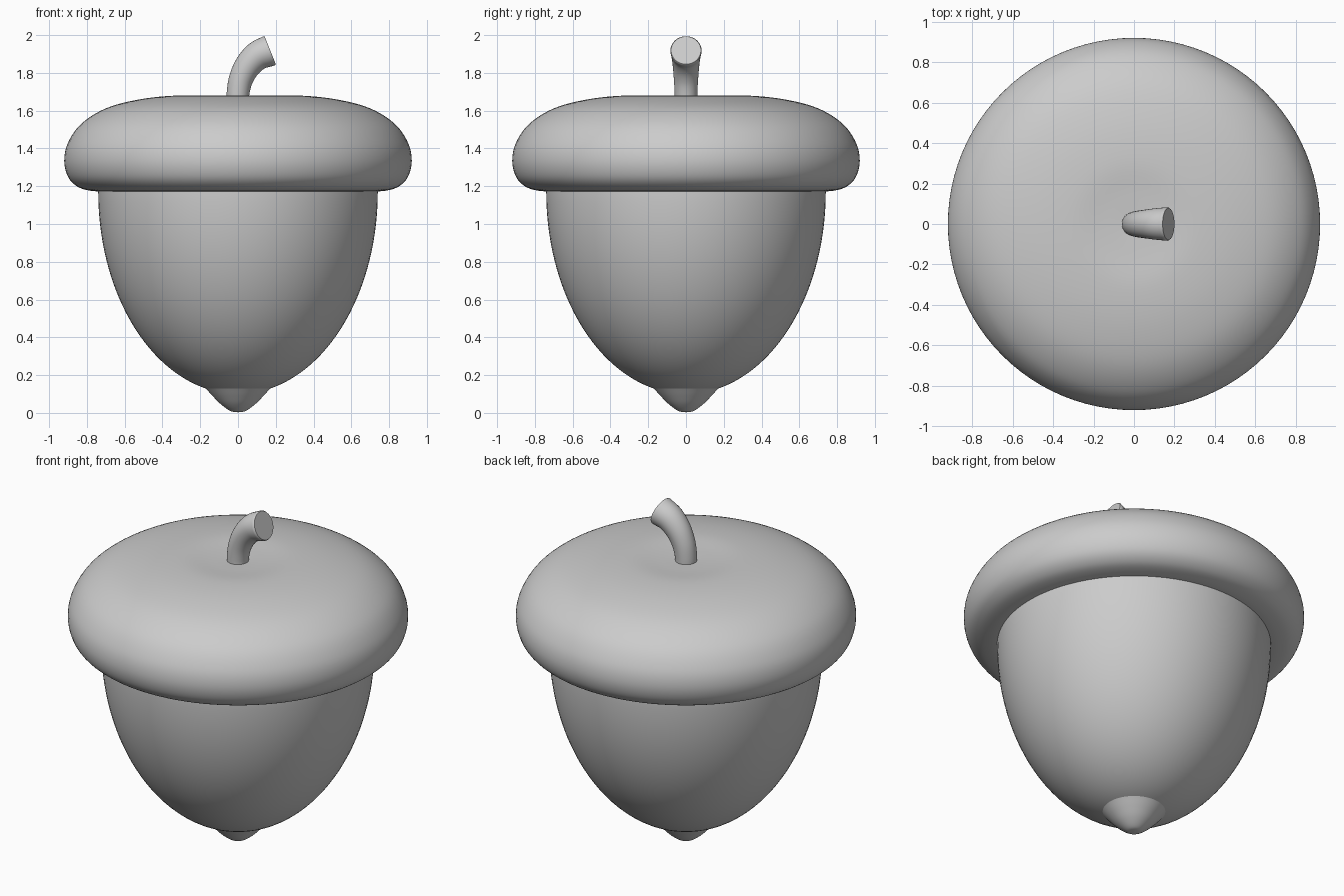
import bpy, bmesh, math
from mathutils import Vector

if "Cube" in bpy.data.objects:
    bpy.data.objects.remove(bpy.data.objects["Cube"])


def spline(points, steps=6):
    """Smooth Catmull-Rom curve through a few control points."""
    p = [Vector(q) for q in points]
    p = [2 * p[0] - p[1]] + p + [2 * p[-1] - p[-2]]
    out = []
    for a, b, c, d in zip(p, p[1:], p[2:], p[3:]):
        for i in range(steps):
            t = i / steps
            out.append(0.5 * (2 * b + (c - a) * t + (2 * a - 5 * b + 4 * c - d) * t * t
                              + (3 * b - a - 3 * c + d) * t ** 3))
    return out + [p[-2]]


def finish(name, bm, angle=40):
    bmesh.ops.remove_doubles(bm, verts=bm.verts, dist=1e-5)
    bmesh.ops.recalc_face_normals(bm, faces=bm.faces)
    mesh = bpy.data.meshes.new(name)
    bm.to_mesh(mesh)
    bm.free()
    obj = bpy.data.objects.new(name, mesh)
    bpy.context.collection.objects.link(obj)
    bpy.ops.object.select_all(action='DESELECT')
    bpy.context.view_layer.objects.active = obj
    obj.select_set(True)
    bpy.ops.object.shade_smooth_by_angle(angle=math.radians(angle))
    return obj


def skin(bm, rings):
    for a, b in zip(rings, rings[1:]):
        n = len(a)
        for i in range(n):
            j = (i + 1) % n
            bm.faces.new((a[i], a[j], b[j], b[i]))


def lathe(name, profile, sides=96):
    """Revolve (radius, z) points around the z axis."""
    bm = bmesh.new()
    rings = []
    for r, z in profile:
        r = max(r, 0)
        rings.append([bm.verts.new((r * math.cos(math.tau * k / sides),
                                    r * math.sin(math.tau * k / sides), z))
                      for k in range(sides)])
    skin(bm, rings)
    return finish(name, bm)


# Nut body: lower half of an ellipsoid, running up into the cap
nut = [(0.74 * math.sin(a), 1.17 - 1.07 * math.cos(a))
       for a in (math.pi / 2 * i / 32 for i in range(33))]
lathe("nut", nut + [(0.735, 1.25), (0, 1.25)])

# Pointed tip under the nut
tip = spline([(0, 0.003), (0.04, 0.01), (0.09, 0.045), (0.135, 0.09),
              (0.18, 0.14), (0.215, 0.17)])
lathe("nut_tip", [tuple(p) for p in tip] + [(0, 0.19)])

# Cap: bun shape with a slight dimple at the stem
cap = spline([(0, 1.665), (0.15, 1.672), (0.32, 1.68), (0.52, 1.66), (0.70, 1.612),
              (0.83, 1.53), (0.90, 1.43), (0.92, 1.335), (0.90, 1.25),
              (0.85, 1.198), (0.78, 1.176), (0.70, 1.172)])
lathe("cap", [tuple(p) for p in cap] + [(0.68, 1.20), (0, 1.20)])

# Stem: tapered tube bending towards +x, as (x, z, radius)
path = spline([(0, 1.63, 0.058), (0.0, 1.69, 0.06), (0.015, 1.765, 0.064),
               (0.05, 1.835, 0.07), (0.103, 1.89, 0.077), (0.165, 1.917, 0.083)])
bm = bmesh.new()
rings = []
sections = []
for i, p in enumerate(path):
    d = path[min(i + 1, len(path) - 1)] - path[max(i - 1, 0)]
    sections.append((p.x, p.y, p.z, math.atan2(d.y, d.x)))
x, z, r, ang = sections[-1]
# small rounded rim at the cut end
sections.append((x + 0.006 * math.cos(ang), z + 0.006 * math.sin(ang), r - 0.004, ang))
for x, z, r, ang in sections:
    side = Vector((-math.sin(ang), 0, math.cos(ang)))
    rings.append([bm.verts.new(Vector((x, 0, z)) + r * (
        math.cos(math.tau * k / 32) * side + math.sin(math.tau * k / 32) * Vector((0, 1, 0))))
        for k in range(32)])
skin(bm, rings)
bm.faces.new(rings[0])
bm.faces.new(rings[-1])
finish("stem", bm, 50)
